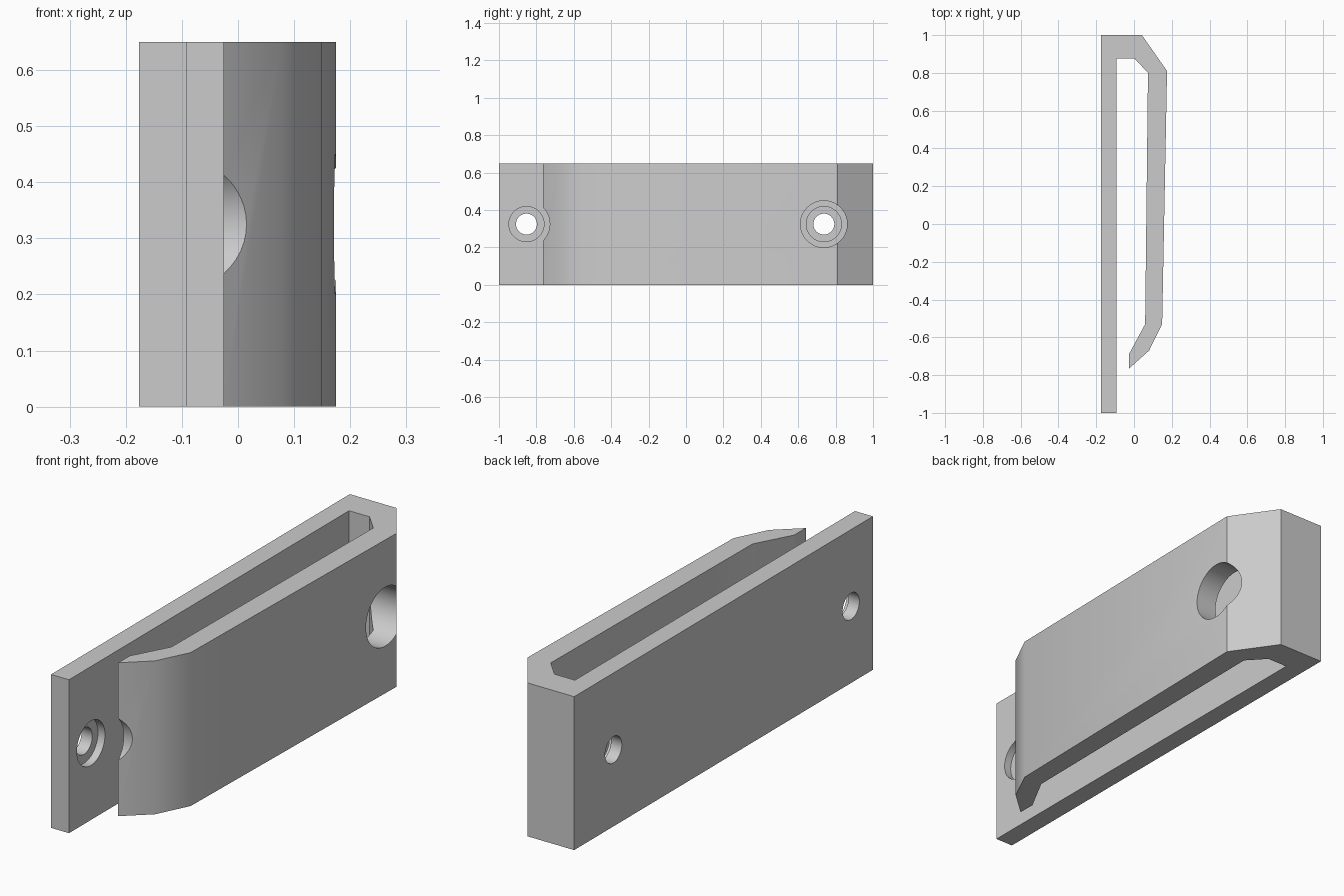
import bpy, bmesh
from math import radians
from mathutils import Matrix

cube = bpy.data.objects.get("Cube")
if cube:
    bpy.data.objects.remove(cube, do_unlink=True)

HEIGHT = 0.65
MID = HEIGHT / 2

grey = bpy.data.materials.new("light_grey")
grey.use_nodes = True
colour = (0.6, 0.6, 0.6, 1)
grey.diffuse_color = colour
grey.node_tree.nodes["Principled BSDF"].inputs["Base Color"].default_value = colour


def make_object(name, bm):
    bmesh.ops.recalc_face_normals(bm, faces=bm.faces)
    mesh = bpy.data.meshes.new(name)
    bm.to_mesh(mesh)
    bm.free()
    mesh.materials.append(grey)
    obj = bpy.data.objects.new(name, mesh)
    bpy.context.collection.objects.link(obj)
    return obj


# Clip body: back plate, closed end, spring arm and flared lip in one profile
profile = [(-.176, -1), (-.092, -1), (-.092, .875), (.004, .875),
           (.074, .80), (.059, -.53), (-.026, -.688), (-.026, -.765),
           (.08, -.67), (.149, -.53), (.175, .81), (.042, 1), (-.176, 1)]
bm = bmesh.new()
face = bm.faces.new([bm.verts.new((x, y, 0)) for x, y in profile])
top = bmesh.ops.extrude_face_region(bm, geom=[face])["geom"]
bmesh.ops.translate(bm, vec=(0, 0, HEIGHT),
                    verts=[v for v in top if isinstance(v, bmesh.types.BMVert)])
clip = make_object("clip_body", bm)


# Stepped drill along x: screw hole, counterbore, then wide access hole
def stepped_drill(y):
    steps = [(-.3, 0), (-.3, .056), (-.125, .056), (-.125, .094),
             (-.06, .094), (-.06, .125), (.3, .125), (.3, 0)]
    bm = bmesh.new()
    verts = [bm.verts.new((x, r, 0)) for x, r in steps]
    edges = [bm.edges.new(pair) for pair in zip(verts, verts[1:])]
    bmesh.ops.spin(bm, geom=verts + edges, cent=(0, 0, 0), axis=(1, 0, 0),
                   angle=radians(360), steps=48, use_duplicate=False)
    bmesh.ops.remove_doubles(bm, verts=bm.verts, dist=.0005)
    bm.transform(Matrix.Translation((0, y, MID)))
    drill = make_object("screw_hole_cutter", bm)
    drill.hide_render = True
    return drill


bpy.ops.object.select_all(action="DESELECT")
bpy.context.view_layer.objects.active = clip
clip.select_set(True)
for y in (-.853, .737):
    drill = stepped_drill(y)
    cut = clip.modifiers.new("screw_hole", "BOOLEAN")
    cut.operation = "DIFFERENCE"
    cut.solver = "EXACT"
    cut.object = drill
    bpy.ops.object.modifier_apply(modifier=cut.name)
    bpy.data.objects.remove(drill, do_unlink=True)

# Soft lip bends and round bores, crisp corners
bpy.ops.object.shade_smooth_by_angle(angle=radians(30))
